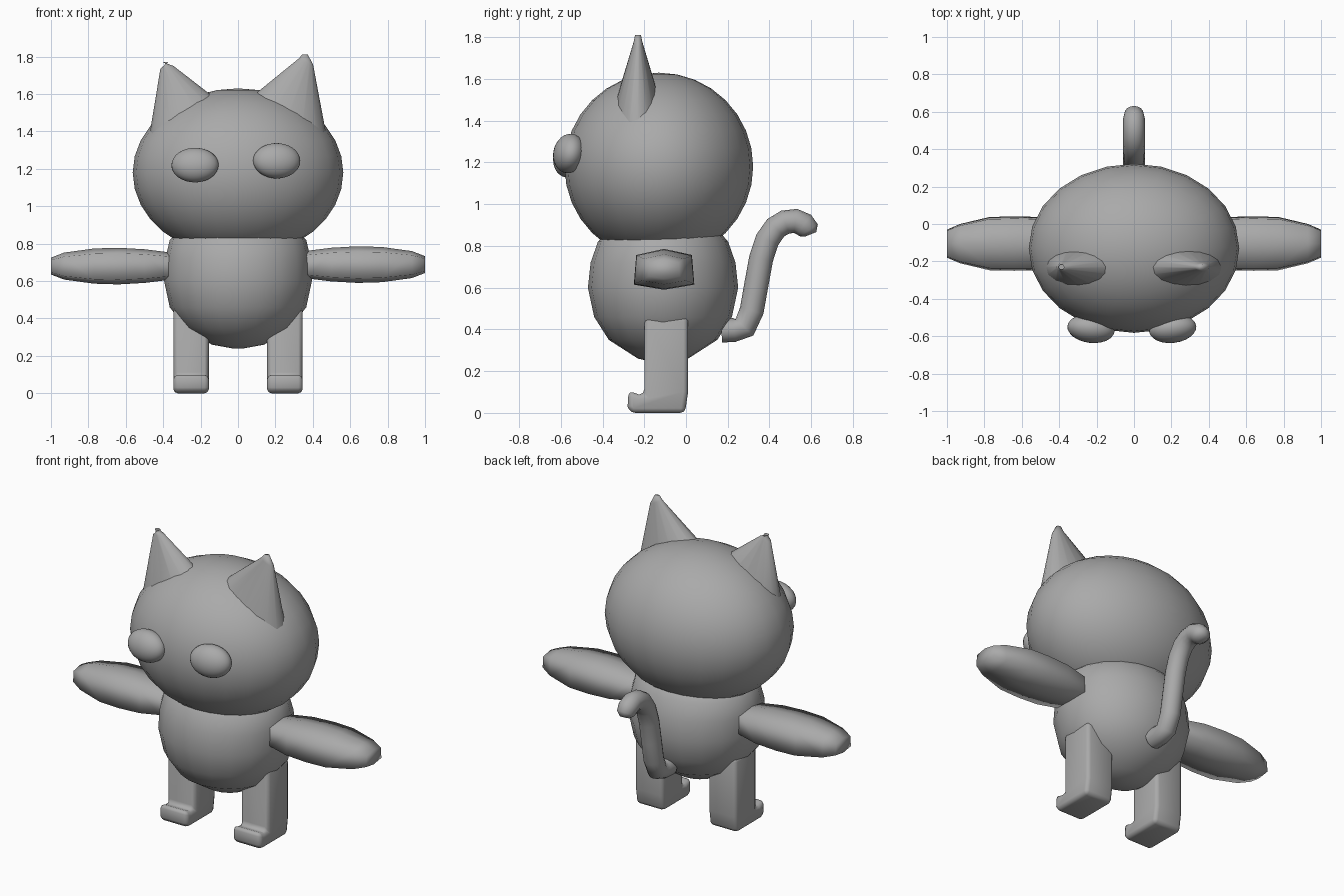
import bpy, bmesh, math
from mathutils import Vector

if "Cube" in bpy.data.objects:
    bpy.data.objects.remove(bpy.data.objects["Cube"])

grey = bpy.data.materials.new("mid grey")
grey.diffuse_color = (0.4, 0.4, 0.4, 1)
grey.use_nodes = True
grey.node_tree.nodes["Principled BSDF"].inputs["Base Color"].default_value = grey.diffuse_color


def finish(obj, angle=60):
    obj.data.materials.append(grey)
    bpy.ops.object.select_all(action='DESELECT')
    obj.select_set(True)
    bpy.context.view_layer.objects.active = obj
    bpy.ops.object.shade_smooth_by_angle(angle=math.radians(angle))
    return obj


def loft(name, rings, angle=60):
    """Skin a list of equal-length point rings and cap both ends."""
    bm = bmesh.new()
    vs = [[bm.verts.new(p) for p in ring] for ring in rings]
    n = len(vs[0])
    for a, b in zip(vs, vs[1:]):
        for i in range(n):
            j = (i + 1) % n
            bm.faces.new((a[i], a[j], b[j], b[i]))
    bm.faces.new(vs[0])
    bm.faces.new(vs[-1])
    bmesh.ops.recalc_face_normals(bm, faces=bm.faces)
    me = bpy.data.meshes.new(name)
    bm.to_mesh(me)
    bm.free()
    obj = bpy.data.objects.new(name, me)
    bpy.context.collection.objects.link(obj)
    return finish(obj, angle)


def ellipse(center, u, v, n):
    c, u, v = Vector(center), Vector(u), Vector(v)
    return [c + u * math.cos(2 * math.pi * i / n) + v * math.sin(2 * math.pi * i / n)
            for i in range(n)]


def ellipsoid(name, loc, radii, rot=(0, 0, 0), seg=24, rings=16):
    bpy.ops.mesh.primitive_uv_sphere_add(segments=seg, ring_count=rings, radius=1,
                                         location=loc, rotation=rot)
    obj = bpy.context.object
    obj.name = name
    obj.scale = radii
    return finish(obj)


# Head and eyes
ellipsoid("head", (0, -0.13, 1.18), (0.563, 0.452, 0.45))
ellipsoid("right_eye", (0.207, -0.56, 1.243), (0.127, 0.075, 0.095), (-0.2, 0, 0.12))
ellipsoid("left_eye", (-0.23, -0.56, 1.22), (0.127, 0.075, 0.093), (-0.2, 0, -0.12))

# Body: stacked rings of (z, half width, half depth)
body = [(0.24, 0.03, 0.03), (0.26, 0.14, 0.12), (0.35, 0.28, 0.26), (0.46, 0.365, 0.33),
        (0.6, 0.395, 0.36), (0.72, 0.388, 0.347), (0.82, 0.365, 0.312),
        (0.88, 0.30, 0.26), (0.95, 0.10, 0.10)]
loft("body", [ellipse((0, -0.11, z), (a, 0, 0), (0, b, 0), 20) for z, a, b in body])


# Ears: tilted oval base narrowing to a small blunt tip
def ear(name, inner, outer, tip_in, tip_out, peak):
    rings = []
    for (x0, z0), (x1, z1), depth in ((inner, outer, 0.118), (tip_in, tip_out, 0.022)):
        rings.append(ellipse(((x0 + x1) / 2, -0.23, (z0 + z1) / 2),
                             ((x1 - x0) / 2, 0, (z1 - z0) / 2), (0, depth, 0), 16))
    rings.append(ellipse((peak[0], -0.23, peak[1]), (0.016, 0, 0), (0, 0.014, 0), 16))
    loft(name, rings, 80)


ear("right_ear", (0.03, 1.55), (0.48, 1.34), (0.325, 1.79), (0.402, 1.755), (0.358, 1.81))
ear("left_ear", (-0.06, 1.53), (-0.48, 1.34), (-0.345, 1.75), (-0.415, 1.735), (-0.388, 1.771))

# Arms: six-sided paddles of (x, half depth, half height)
arm = [(0.28, 0.10, 0.05), (0.38, 0.12, 0.075), (0.50, 0.143, 0.09), (0.64, 0.145, 0.098),
       (0.77, 0.143, 0.094), (0.93, 0.105, 0.072), (1.0, 0.075, 0.045)]
section = [(0, 1), (0.92, 0.7), (1, -0.75), (0, -1), (-1, -0.75), (-0.92, 0.7)]
for side, s, z in (("right", 1, 0.688), ("left", -1, 0.68)):
    loft(side + "_arm", [[(s * x, -0.105 + p * d, z + q * h) for p, q in section]
                         for x, d, h in arm], 180)

# Legs: side outline with a forward foot, extruded sideways and rounded
outline = [(-0.28, 0.03), (-0.265, 0), (-0.005, 0), (0.01, 0.1), (0.01, 0.46),
           (-0.2, 0.46), (-0.2, 0.09), (-0.225, 0.088), (-0.275, 0.105)]
for side, s in (("right", 1), ("left", -1)):
    leg = loft(side + "_leg", [[(s * x, y, z) for y, z in outline] for x in (0.156, 0.345)], 180)
    bev = leg.modifiers.new("round", 'BEVEL')
    bev.width = 0.03
    bev.segments = 2
    bev.limit_method = 'ANGLE'
    bev.angle_limit = math.radians(50)

# Tail: round tube along a curling path in the middle plane, with a rounded tip
path = [(0.17, 0.395), (0.23, 0.398), (0.28, 0.41), (0.315, 0.49), (0.338, 0.62), (0.36, 0.74),
        (0.39, 0.83), (0.43, 0.887), (0.475, 0.914), (0.525, 0.92), (0.565, 0.902),
        (0.588, 0.875), (0.596, 0.855)]
radii = [0.058] * 11 + [0.052, 0.03]
rings = []
for i, ((y, z), r) in enumerate(zip(path, radii)):
    a, b = path[max(i - 1, 0)], path[min(i + 1, len(path) - 1)]
    d = Vector((0, b[0] - a[0], b[1] - a[1])).normalized()
    rings.append(ellipse((0, y, z), (r, 0, 0), Vector((0, -d.z, d.y)) * r, 16))
loft("tail", rings, 80)
